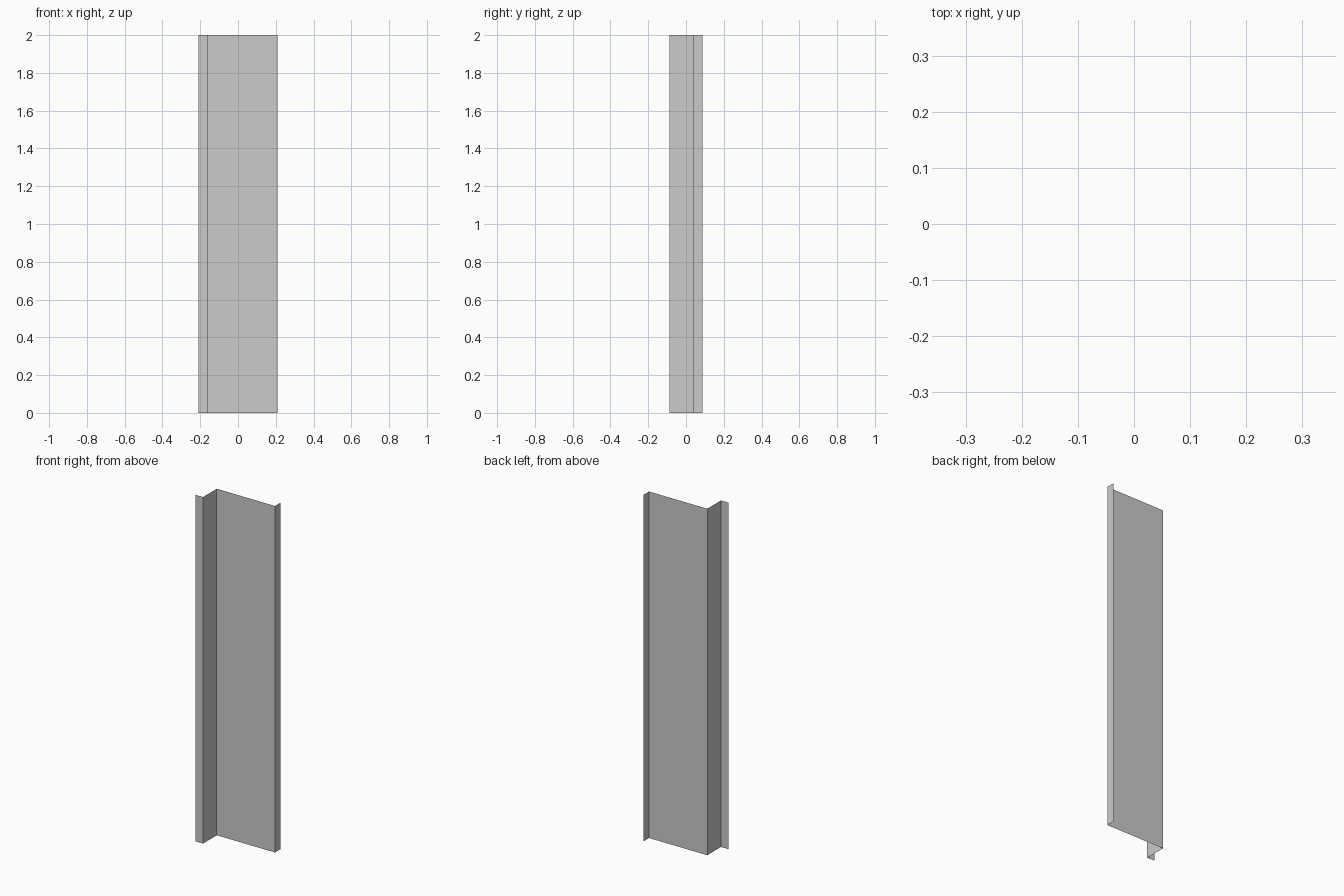
import bpy
import bmesh

if "Cube" in bpy.data.objects:
    bpy.data.objects.remove(bpy.data.objects["Cube"])

HEIGHT = 2.0
# Folded sheet cross-section: front lip, side return, wide panel, rear lip
PROFILE = [(-0.21, -0.0875), (-0.162, -0.0875), (-0.162, 0.0375),
           (0.21, 0.0375), (0.21, 0.0875)]

bm = bmesh.new()
verts = [bm.verts.new((x, y, 0)) for x, y in PROFILE]
edges = [bm.edges.new(pair) for pair in zip(verts, verts[1:])]

# Extrude the open profile straight up
top = bmesh.ops.extrude_edge_only(bm, edges=edges)["geom"]
bmesh.ops.translate(bm, vec=(0, 0, HEIGHT),
                    verts=[g for g in top if isinstance(g, bmesh.types.BMVert)])

# Point the wide panel towards the front
bm.normal_update()
panel = max(bm.faces, key=lambda f: f.calc_area())
if panel.normal.y > 0:
    bmesh.ops.reverse_faces(bm, faces=bm.faces[:])

mesh = bpy.data.meshes.new("folded_sheet_panel")
bm.to_mesh(mesh)
bm.free()
bpy.context.collection.objects.link(bpy.data.objects.new("folded_sheet_panel", mesh))
